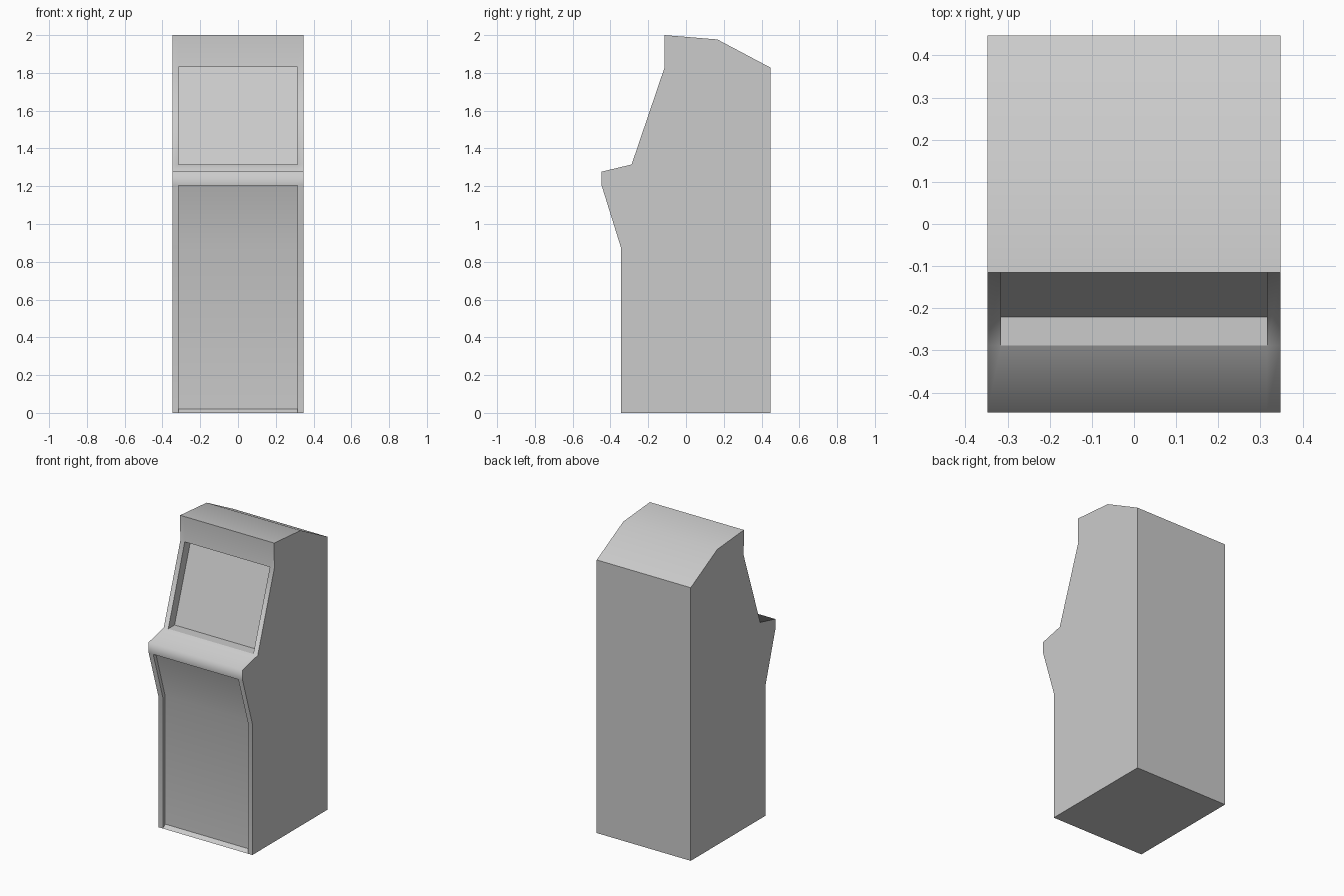
import bpy, bmesh, math

if "Cube" in bpy.data.objects:
    bpy.data.objects.remove(bpy.data.objects["Cube"])

# Side outline (y, z), going up the front, over the top and down the back
PROFILE = [(-0.345, 0), (-0.345, 0.877), (-0.447, 1.205), (-0.447, 1.277),
           (-0.288, 1.315), (-0.113, 1.83), (-0.115, 2.0), (0.166, 1.977),
           (0.447, 1.828), (0.447, 0)]
HALF_W, HALF_INNER = 0.348, 0.315
STATIONS = [-HALF_W, -HALF_INNER, HALF_INNER, HALF_W]

bm = bmesh.new()
n = len(PROFILE)

# Cabinet shell: the outline repeated across the width and skinned
loops = [[bm.verts.new((x, y, z)) for y, z in PROFILE] for x in STATIONS]
middle = []
for s in range(3):
    a, b = loops[s], loops[s + 1]
    for i in range(n):
        j = (i + 1) % n
        f = bm.faces.new((a[i], b[i], b[j], a[j]))
        if s == 1:
            middle.append(f)
bm.faces.new(loops[0])
bm.faces.new(loops[-1][::-1])
bmesh.ops.recalc_face_normals(bm, faces=bm.faces[:])

walls = set()


def recess(faces, depth):
    """Push a patch of faces back into the cabinet; return its moved vertices."""
    before = set(bm.faces)
    res = bmesh.ops.extrude_face_region(bm, geom=faces)
    for f in faces:
        if f.is_valid:
            bm.faces.remove(f)
    verts = [g for g in res["geom"] if isinstance(g, bmesh.types.BMVert)]
    caps = {g for g in res["geom"] if isinstance(g, bmesh.types.BMFace)}
    walls.update(f for f in bm.faces if f not in before and f not in caps)
    for v in verts:
        v.co.y += depth
    return verts


# Screen opening and lower front panel
recess([middle[4]], 0.067)
for v in recess([middle[0], middle[1]], 0.025):
    if v.co.z < 0.01:
        v.co.z = 0.02  # small sill at the foot of the panel

bmesh.ops.recalc_face_normals(bm, faces=bm.faces[:])

# Smooth bends along the front and top, crisp rims, sides and back
for f in bm.faces:
    f.smooth = True
for e in bm.edges:
    back = all(v.co.y > 0.4 for v in e.verts)
    rim = any(f in walls for f in e.link_faces)
    e.smooth = not (back or rim or e.calc_face_angle(math.pi) > math.radians(80))

mesh = bpy.data.meshes.new("arcade_cabinet")
bm.to_mesh(mesh)
bm.free()
cabinet = bpy.data.objects.new("arcade_cabinet", mesh)
bpy.context.collection.objects.link(cabinet)
